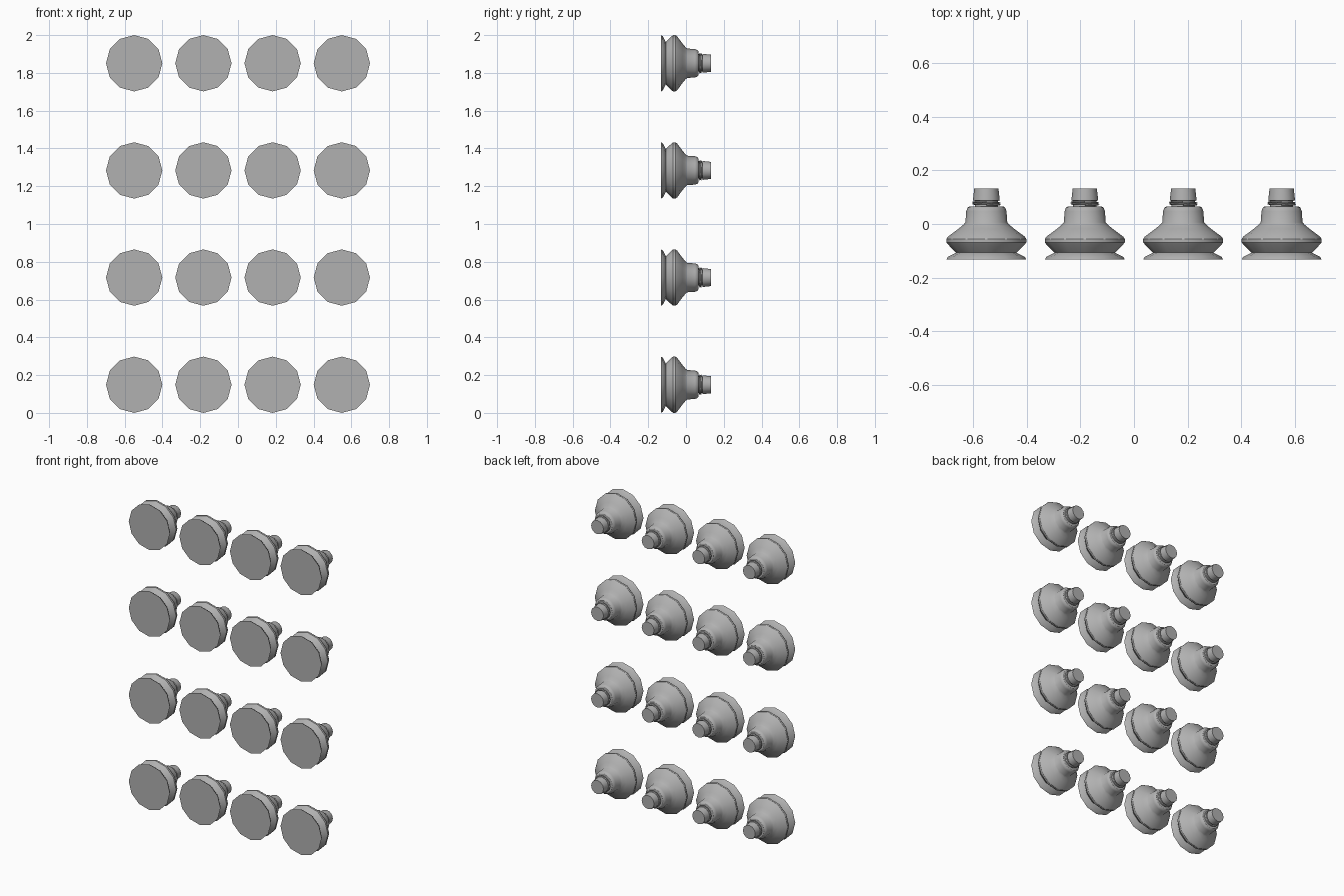
import bpy, bmesh, math

if "Cube" in bpy.data.objects:
    bpy.data.objects.remove(bpy.data.objects["Cube"])

SIDES = 12

# Half profile of a knob: (radius, y, crease), from rear stem to front face
PROFILE = [
    (0.045, 0.1325, 1), (0.050, 0.088, 1), (0.043, 0.086, 1), (0.043, 0.066, 1),
    (0.062, 0.066, 1), (0.070, 0.061, 0), (0.075, 0.048, 0), (0.078, 0.006, 0),
    (0.086, -0.003, 0), (0.104, -0.018, 0), (0.143, -0.047, 0), (0.149, -0.056, 1),
    (0.149, -0.068, 1), (0.144, -0.075, 0), (0.113, -0.107, 1),
    (0.143, -0.122, 0), (0.149, -0.1325, 1),
]

# Dark grey rubber
grey = bpy.data.materials.new("dark_grey")
grey.diffuse_color = (0.44, 0.44, 0.44, 1)
grey.use_nodes = True
grey.node_tree.nodes["Principled BSDF"].inputs["Base Color"].default_value = grey.diffuse_color


def ring_point(r, y, a):
    return (r * math.sin(a), y, r * math.cos(a))


def skin(bm, rings):
    # bridge consecutive vertex rings with quads and cap both ends
    n = len(rings[0])
    for a, b in zip(rings, rings[1:]):
        for i in range(n):
            j = (i + 1) % n
            bm.faces.new((a[i], a[j], b[j], b[i]))
    bm.faces.new(rings[0])
    bm.faces.new(rings[-1])


def finish(bm, name):
    bmesh.ops.recalc_face_normals(bm, faces=bm.faces)
    for face in bm.faces:
        face.smooth = True
    mesh = bpy.data.meshes.new(name)
    bm.to_mesh(mesh)
    bm.free()
    mesh.materials.append(grey)
    return mesh


# Lathed knob body with creased rims
def make_body():
    bm = bmesh.new()
    rings = [[bm.verts.new(ring_point(r, y, 2 * math.pi * i / SIDES))
              for i in range(SIDES)] for r, y, _ in PROFILE]
    skin(bm, rings)
    for ring, (_, _, crease) in zip(rings, PROFILE):
        for i in range(SIDES):
            bm.edges.get((ring[i - 1], ring[i])).smooth = not crease
    return finish(bm, "knob_body")


# Screw thread wound round the stem groove
def make_thread(turns=2, wire=0.005):
    bm = bmesh.new()
    rings = []
    steps = turns * SIDES
    for s in range(steps + 1):
        a = 2 * math.pi * s / SIDES
        y = 0.070 + 0.013 * s / steps
        rings.append([bm.verts.new(ring_point(
            0.049 + wire * math.cos(k * math.pi / 2),
            y + 0.6 * wire * math.sin(k * math.pi / 2), a)) for k in range(4)])
    skin(bm, rings)
    return finish(bm, "stem_thread")


# 4 x 4 grid of knobs
parts = {"knob_body": make_body(), "stem_thread": make_thread()}
for row in range(4):
    for col in range(4):
        loc = ((col - 1.5) * 0.3665, 0, 0.149 + row * 0.5673)
        for name, mesh in parts.items():
            obj = bpy.data.objects.new(f"{name}_{row + 1}_{col + 1}", mesh)
            obj.location = loc
            bpy.context.collection.objects.link(obj)
